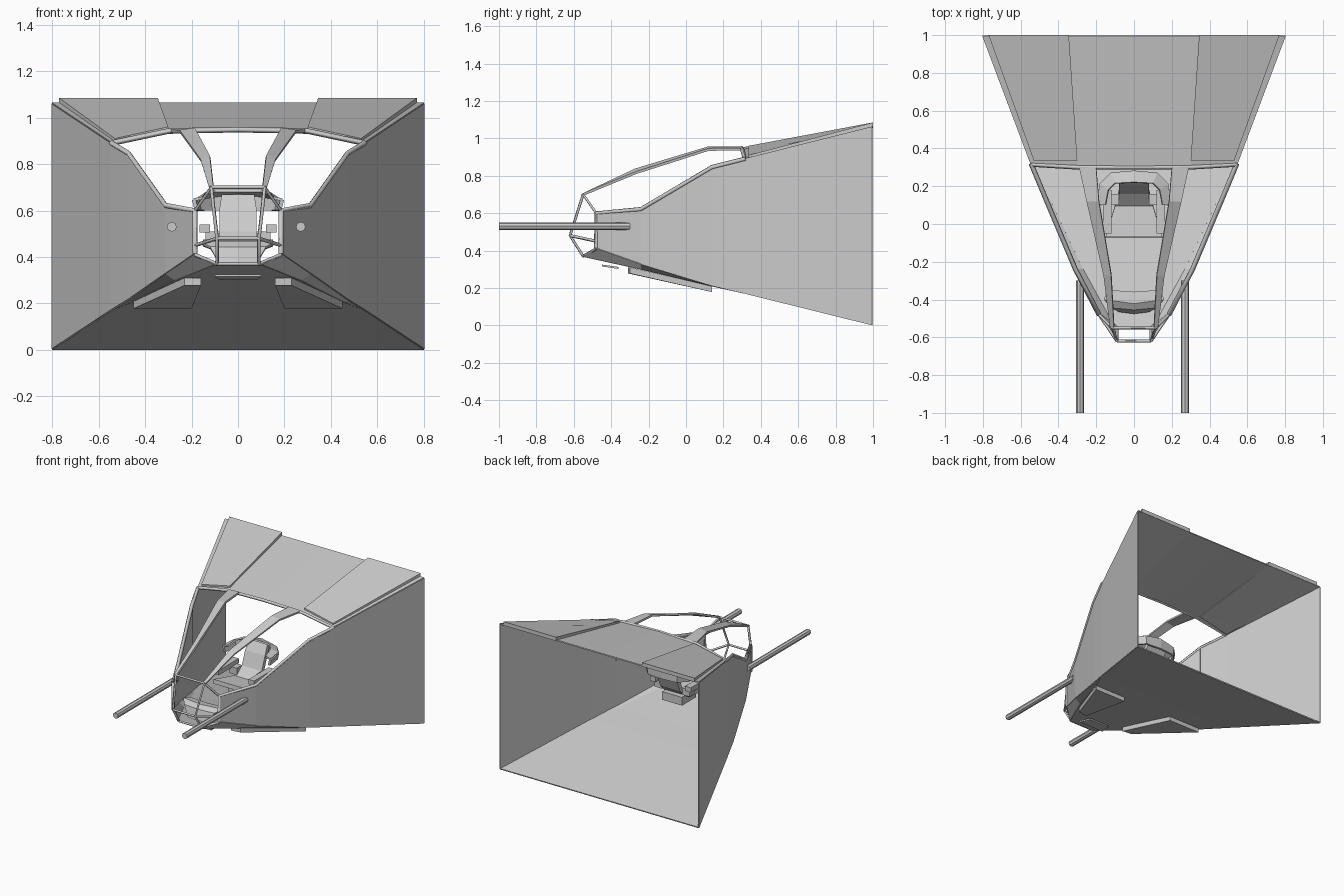
import bpy, bmesh
from mathutils import Vector

if "Cube" in bpy.data.objects:
    bpy.data.objects.remove(bpy.data.objects["Cube"])


def sheet(name, verts, faces, thick=0.008, mirror=True):
    """Flat-faced mesh, optionally given thickness and mirrored in x."""
    me = bpy.data.meshes.new(name)
    me.from_pydata(verts, [], faces)
    bm = bmesh.new()
    bm.from_mesh(me)
    bmesh.ops.recalc_face_normals(bm, faces=bm.faces)
    bm.to_mesh(me)
    bm.free()
    ob = bpy.data.objects.new(name, me)
    bpy.context.collection.objects.link(ob)
    if mirror:
        ob.modifiers.new("Mirror", 'MIRROR').use_clip = True
    if thick:
        s = ob.modifiers.new("Solid", 'SOLIDIFY')
        s.thickness, s.offset = thick, 0
    return ob


def strip(name, a, b, thick=0.008, mirror=True):
    """Ribbon of quads between two equally long paths."""
    n = len(a)
    faces = [(i, i + 1, n + i + 1, n + i) for i in range(n - 1)]
    return sheet(name, a + b, faces, thick, mirror)


def prism(name, pts, drop, mirror=True):
    """Closed plate: polygon plus a copy moved by drop."""
    n = len(pts)
    low = [tuple(Vector(p) + Vector(drop)) for p in pts]
    faces = [tuple(range(n)), tuple(range(2 * n - 1, n - 1, -1))]
    faces += [(i, (i + 1) % n, n + (i + 1) % n, n + i) for i in range(n)]
    return sheet(name, pts + low, faces, 0, mirror)


def bar(name, pts, r=0.008, mirror=True):
    """Thin square bar along a path."""
    for s in ((1, -1) if mirror else (1,)):
        cu = bpy.data.curves.new(name, 'CURVE')
        cu.dimensions = '3D'
        cu.bevel_depth, cu.bevel_resolution, cu.use_fill_caps = r, 0, True
        sp = cu.splines.new('POLY')
        sp.points.add(len(pts) - 1)
        for p, q in zip(sp.points, pts):
            p.co = (q[0] * s, q[1], q[2], 1)
        bpy.context.collection.objects.link(bpy.data.objects.new(name, cu))


# Hull shell, open at the back
wall_top = [(.8, .997, 1.06), (.545, .32, .89), (.47, .14, .845), (.31, -.24, .62), (.185, -.48, .60)]
wall_low = [(.8, .997, .004), (.545, .32, .172), (.475, .14, .215), (.31, -.24, .33), (.185, -.48, .415)]
floor_edge = [(.8, .997, .004), (.545, .32, .172), (.45, .14, .212), (.27, -.24, .302), (.10, -.55, .37)]
strip("side_wall", wall_top, wall_low)
strip("chine", wall_low[1:], floor_edge[1:])
strip("floor", floor_edge, [(0, y, z) for x, y, z in floor_edge])
sheet("roof", [(0, .997, 1.06), (.34, .997, 1.06), (.8, .997, 1.06), (.545, .32, .89),
               (.3, .30, .937), (0, .30, .948)],
      [(0, 1, 4, 5), (1, 2, 3, 4)])

# Raised roof plates with bevelled outer rim
prism("roof_plate", [(.345, 1, 1.085), (.77, 1, 1.085), (.53, .335, .91), (.30, .335, .96)],
      (0, 0, -.028))
bar("roof_front_edge", [(.545, .315, .89), (.3, .30, .942), (0, .30, .948)], .012)

# Inner side lining
strip("side_lining", [(.464, .14, .83), (.304, -.24, .61), (.181, -.48, .59)],
      [(.464, .14, .55), (.304, -.24, .55), (.181, -.48, .55)], .006)

# Cockpit rim
bar("cockpit_rim", wall_top[1:] + [wall_low[4]], .013)

# Canopy struts, wide at the roof and narrow at the nose
strip("canopy_strut",
      [(.20, .30, .95), (.185, .12, .95), (.12, -.27, .832), (.105, -.55, .70)],
      [(.29, .30, .942), (.25, .12, .94), (.16, -.27, .815), (.125, -.55, .70)], .014)

# Nose glazing frame
brow, tip, chin = (.115, -.55, .70), (.09, -.62, .48), (.09, -.55, .37)
bar("nose_post", [brow, tip, chin])
bar("nose_side_upper", [brow, (.185, -.48, .60)])
bar("nose_side_lower", [tip, (.185, -.48, .45)])
bar("chin_edge", [chin, (.185, -.48, .41)])
for label, p in (("brow_bar", brow), ("tip_bar", tip), ("chin_bar", chin)):
    bar(label, [p, (-p[0], p[1], p[2])], .008, False)

# Gun barrels
for x in (-.285, .27):
    bpy.ops.mesh.primitive_cylinder_add(vertices=8, radius=.021, depth=.7,
                                        location=(x, -.65, .53), rotation=(1.5708, 0, 0))
    bpy.context.object.name = "gun_barrel"

# Belly fins and chin plate
prism("belly_fin", [(.16, -.31, .31), (.23, -.30, .31), (.45, .14, .21), (.20, .14, .21)],
      (0, 0, -.032))
prism("chin_plate", [(-.1, -.45, .325), (.1, -.45, .325), (.08, -.36, .312), (-.08, -.36, .312)],
      (0, 0, -.01), False)

# Instrument console
strip("console", [(0, -.47, .37), (0, -.45, .44), (0, -.42, .46), (0, -.36, .45)],
      [(.08, -.46, .37), (.12, -.44, .44), (.16, -.40, .46), (.14, -.35, .45)], .012)

# Seat: back and pan in one bent ribbon
seat = [(-.07, .46), (.10, .44), (.17, .50), (.21, .60), (.25, .66)]
strip("seat", [(0, y, z) for y, z in seat],
      [(w, y, z) for (y, z), w in zip(seat, (.15, .10, .08, .08, .07))], .03)
prism("seat_base", [(-.08, .0, .44), (.08, .0, .44), (.08, .16, .44), (-.08, .16, .44)],
      (0, 0, -.06), False)
# Armrests
prism("armrest", [(.12, -.05, .54), (.165, -.05, .54), (.165, .18, .54), (.12, .18, .54)],
      (0, 0, -.035))
prism("armrest_post", [(.08, .10, .51), (.14, .10, .51), (.14, .16, .51), (.08, .16, .51)],
      (0, 0, -.05))
# Headrest hood wrapping round the seat back
hood = [(0, .275), (.12, .265), (.175, .21), (.19, .10)]
strip("hood_side", [(x, y, .675 - .15 * x) for x, y in hood],
      [(x * .94, y, .60) for x, y in hood], .016)
strip("hood_top", [(x, y, .675 - .15 * x) for x, y in hood],
      [(0, .22, .685), (.10, .215, .685), (.135, .18, .675), (.15, .10, .655)], .012)
